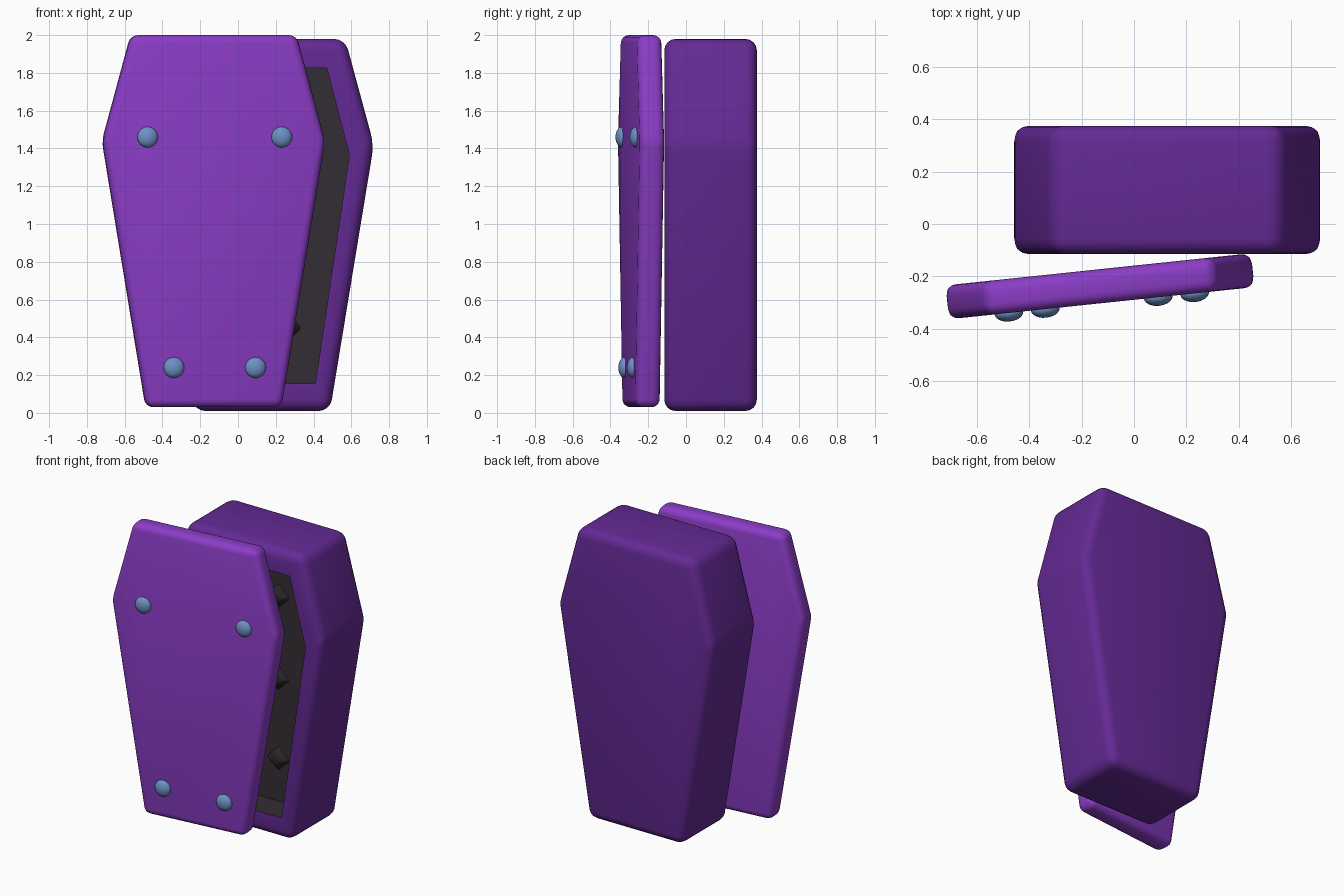
import bpy, bmesh, math
from mathutils import Vector, Matrix

default = bpy.data.objects.get("Cube")
if default:
    bpy.data.objects.remove(default)


def material(name, rgb):
    m = bpy.data.materials.new(name)
    m.use_nodes = True
    m.diffuse_color = (*rgb, 1)
    m.node_tree.nodes["Principled BSDF"].inputs["Base Color"].default_value = (*rgb, 1)
    return m


dark_purple = material("dark purple", (0.127, 0.023, 0.30))
purple = material("bright purple", (0.26, 0.046, 0.57))
lining = material("charcoal lining", (0.034, 0.026, 0.033))
stud_grey = material("dark stud", (0.022, 0.018, 0.022))
blue = material("blue metal", (0.156, 0.283, 0.56))


def outline(top, mid, bottom):
    """Six-sided outline, mirrored about x = 0, from (half width, height) pairs."""
    right = [bottom, mid, top]
    return [Vector((x, 0, z)) for x, z in right] + \
           [Vector((-x, 0, z)) for x, z in reversed(right)]


def slab(points, depth, radius):
    """Rounded prism of an outline, centred on y = 0."""
    bm = bmesh.new()
    half = Vector((0, depth / 2, 0))
    front = bm.faces.new([bm.verts.new(p - half) for p in points])
    ext = bmesh.ops.extrude_face_region(bm, geom=[front], use_keep_orig=True)
    moved = [g for g in ext["geom"] if isinstance(g, bmesh.types.BMVert)]
    bmesh.ops.translate(bm, verts=moved, vec=half * 2)
    bmesh.ops.recalc_face_normals(bm, faces=bm.faces[:])
    bmesh.ops.bevel(bm, geom=bm.edges[:], offset=radius, segments=4,
                    profile=0.5, affect='EDGES', clamp_overlap=True)
    bmesh.ops.recalc_face_normals(bm, faces=bm.faces[:])
    return bm


def finish(name, bm, mats, matrix):
    mesh = bpy.data.meshes.new(name)
    bm.to_mesh(mesh)
    bm.free()
    for m in mats:
        mesh.materials.append(m)
    ob = bpy.data.objects.new(name, mesh)
    bpy.context.collection.objects.link(ob)
    ob.matrix_world = matrix
    bpy.ops.object.select_all(action='DESELECT')
    ob.select_set(True)
    bpy.context.view_layer.objects.active = ob
    bpy.ops.object.shade_smooth_by_angle(angle=math.radians(40))
    return ob


outer = outline((0.44, 1.98), (0.592, 1.42), (0.36, 0.01))
inner = outline((0.343, 1.825), (0.463, 1.365), (0.283, 0.155))
box_depth, recess = 0.49, 0.195

# Box: rounded body with a lined recess in its front
bm = slab(outer, box_depth, 0.06)
front = max((f for f in bm.faces if f.normal.y < -0.99), key=lambda f: f.calc_area())
bmesh.ops.inset_region(bm, faces=[front], thickness=0.03)
for v in front.verts:
    p = min(inner, key=lambda q: (q.x - v.co.x) ** 2 + (q.z - v.co.z) ** 2)
    v.co.x, v.co.z = p.x, p.z
walls = bmesh.ops.inset_region(bm, faces=[front], thickness=0.0)["faces"]
bmesh.ops.translate(bm, verts=front.verts[:], vec=(0, recess, 0))
for f in walls + [front]:
    f.material_index = 1
bm.normal_update()
box_place = Matrix.Translation((0.127, 0.13, 0))
finish("box", bm, [dark_purple, lining], box_place)

# Lid: same outline, thinner, turned slightly open
lid_depth = 0.13
lid_place = Matrix.Translation((-0.13, -0.238, 0.02)) @ Matrix.Rotation(math.radians(6), 4, 'Z')
finish("lid", slab(outer, lid_depth, 0.042), [purple], lid_place)

# Round knobs on the lid face
for level, x, z in (("upper", 0.357, 1.44), ("lower", 0.217, 0.22)):
    for side, sign in (("left", 1), ("right", -1)):
        bm = bmesh.new()
        bmesh.ops.create_uvsphere(bm, u_segments=24, v_segments=12, radius=0.055)
        bmesh.ops.scale(bm, vec=(1, 0.6, 1), verts=bm.verts[:])
        place = lid_place @ Matrix.Translation((sign * x, -lid_depth / 2, z))
        finish(f"{level}_{side}_knob", bm, [blue], place)

# Diamond studs on the lining
floor_y = recess - box_depth / 2
for row, z in enumerate((0.45, 1.0, 1.56)):
    for side, sign in (("left", 1), ("right", -1)):
        bm = bmesh.new()
        bmesh.ops.create_cone(bm, cap_ends=True, segments=4, radius1=0.09,
                              radius2=0.045, depth=0.045,
                              matrix=Matrix.Rotation(math.radians(90), 4, 'X'))
        bmesh.ops.bevel(bm, geom=bm.edges[:], offset=0.012, segments=2,
                        profile=0.5, affect='EDGES')
        place = box_place @ Matrix.Translation((sign * 0.125, floor_y - 0.02, z))
        finish(f"stud_{row + 1}_{side}", bm, [stud_grey], place)
